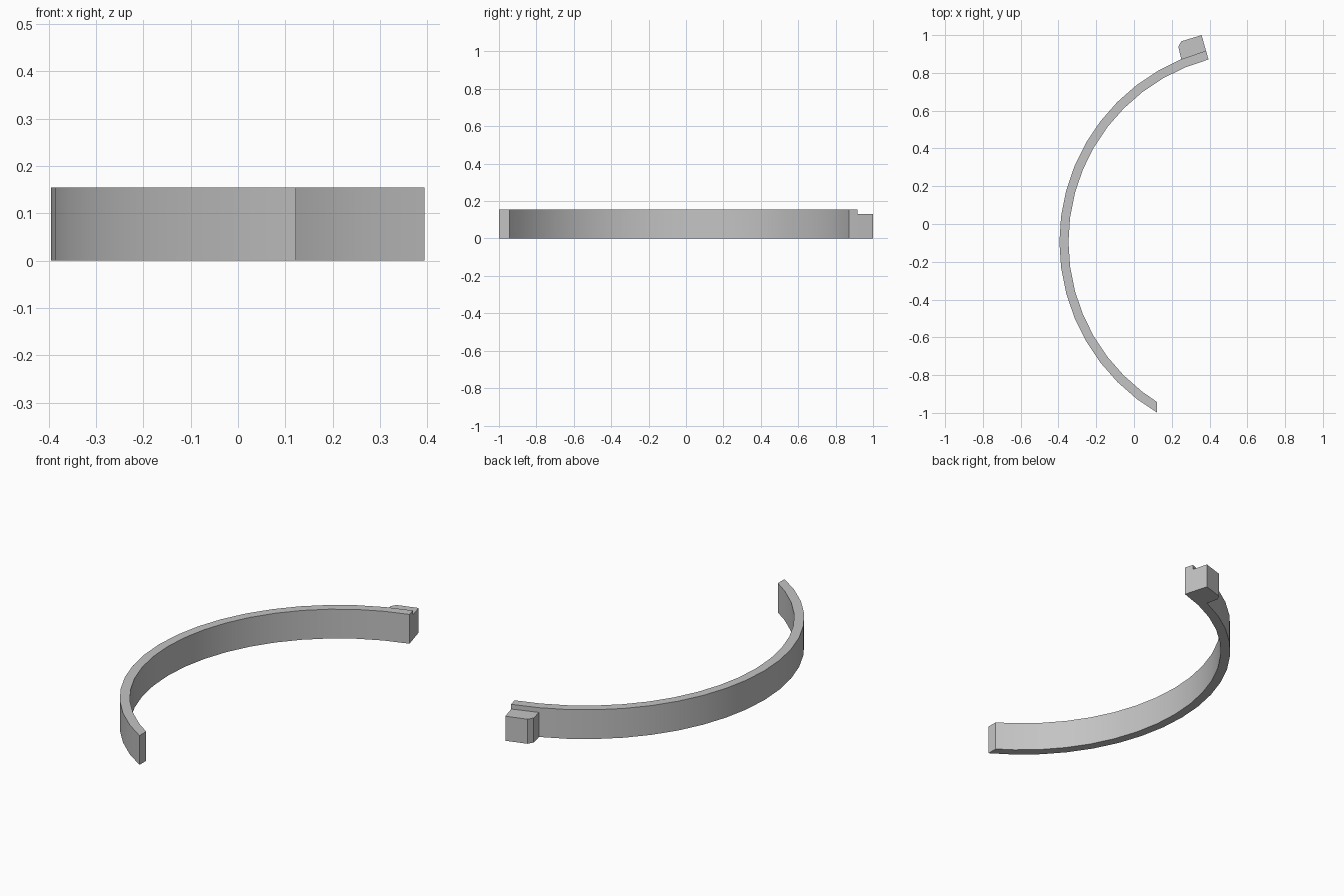
import bpy, bmesh
from math import radians, cos, sin, sqrt

if "Cube" in bpy.data.objects:
    bpy.data.objects.remove(bpy.data.objects["Cube"], do_unlink=True)

grey = bpy.data.materials.new("plain grey")
grey.use_nodes = True
colour = (0.55, 0.55, 0.55, 1)
grey.diffuse_color = colour
grey.node_tree.nodes["Principled BSDF"].inputs["Base Color"].default_value = colour

CX, CY = 0.653, -0.095      # centre of the arc
R_OUT, R_IN = 1.048, 1.0
END_X = 0.122               # the front end is cut square to x


def prism(name, outline, height):
    """Extrude a flat outline from the floor up to a height."""
    bm = bmesh.new()
    base = bm.faces.new([bm.verts.new((x, y, 0)) for x, y in outline])
    top = bmesh.ops.extrude_face_region(bm, geom=[base])["geom"]
    bmesh.ops.translate(bm, vec=(0, 0, height),
                        verts=[v for v in top if isinstance(v, bmesh.types.BMVert)])
    bmesh.ops.recalc_face_normals(bm, faces=bm.faces)
    mesh = bpy.data.meshes.new(name)
    bm.to_mesh(mesh)
    bm.free()
    mesh.materials.append(grey)
    obj = bpy.data.objects.new(name, mesh)
    bpy.context.collection.objects.link(obj)
    return obj


def arc(radius):
    """Points from the back end round to the square-cut front end."""
    pts = []
    for i in range(18):
        a = radians(105 + 7.5 * i)
        pts.append((CX + radius * cos(a), CY + radius * sin(a)))
    pts.append((END_X, CY - sqrt(radius ** 2 - (END_X - CX) ** 2)))
    return pts


# Curved band
band = prism("curved_band", arc(R_OUT) + arc(R_IN)[::-1], 0.155)
bpy.ops.object.select_all(action="DESELECT")
band.select_set(True)
bpy.context.view_layer.objects.active = band
bpy.ops.object.shade_smooth_by_angle(angle=radians(30))

# Lower chamfered block on the outside of the back end
prism("end_block", [(0.381, 0.917), (0.358, 1.0), (0.25, 0.967),
                    (0.235, 0.938), (0.25, 0.872)], 0.13)
